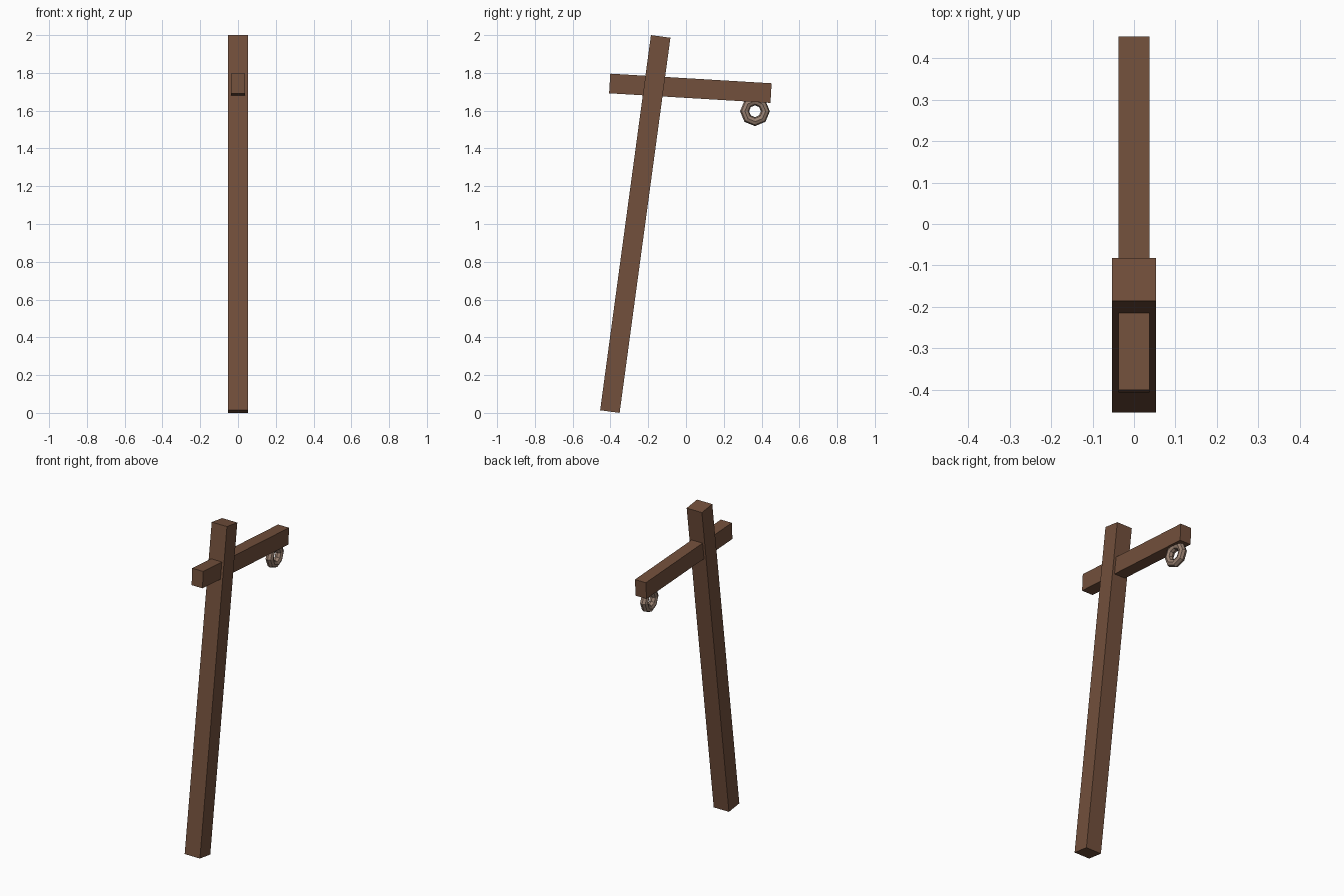
import bpy, math
from mathutils import Vector

cube = bpy.data.objects.get("Cube")
if cube:
    bpy.data.objects.remove(cube, do_unlink=True)


def material(name, rgb):
    m = bpy.data.materials.new(name)
    m.use_nodes = True
    m.diffuse_color = (*rgb, 1)
    m.node_tree.nodes["Principled BSDF"].inputs["Base Color"].default_value = (*rgb, 1)
    return m


wood = material("brown wood", (0.17, 0.08, 0.045))
ring_mat = material("pale brown ring", (0.32, 0.22, 0.165))


def beam(name, start, end, width, depth):
    """Square-cut timber between two points of the x = 0 plane."""
    a, b = Vector((0, *start)), Vector((0, *end))
    d = b - a
    bpy.ops.mesh.primitive_cube_add(size=1, location=(a + b) / 2,
                                    rotation=(math.atan2(-d.y, d.z), 0, 0))
    ob = bpy.context.object
    ob.name = name
    ob.scale = (width, depth, d.length)
    ob.data.materials.append(wood)
    return ob


# Leaning post and the crossing arm
beam("post", (-0.403, 0.007), (-0.134, 1.993), 0.106, 0.104)
beam("arm", (-0.404, 1.744), (0.45, 1.693), 0.076, 0.104)

# Faceted hanging ring, tucked into the underside of the arm
bpy.ops.mesh.primitive_torus_add(major_segments=8, minor_segments=8,
                                 major_radius=0.055, minor_radius=0.024,
                                 location=(0, 0.365, 1.597),
                                 rotation=(0, math.pi / 2, 0))
ring = bpy.context.object
ring.name = "hanging_ring"
ring.data.materials.append(ring_mat)
ring.rotation_euler = (math.radians(-3.4), math.pi / 2, 0)
